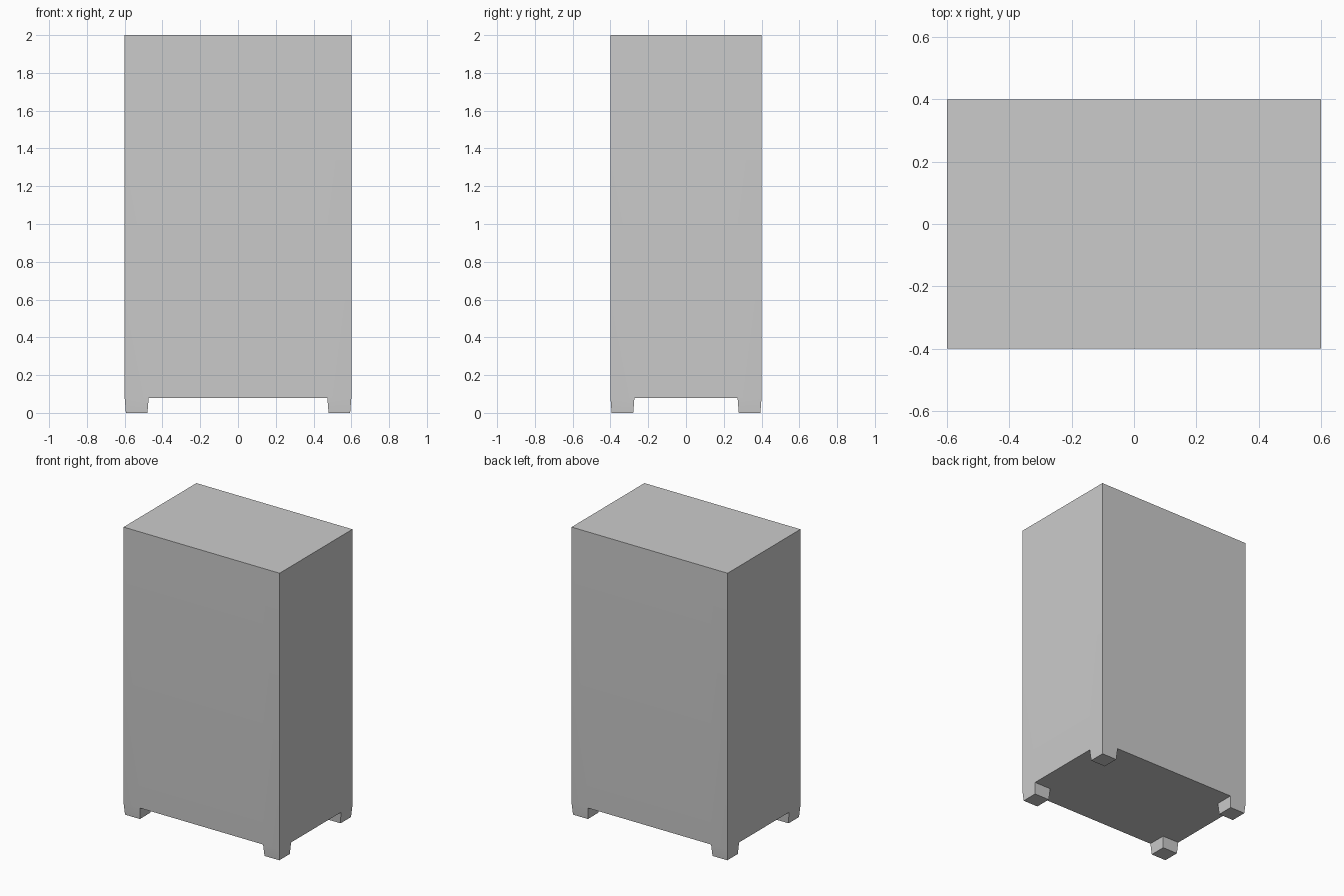
import bpy, bmesh
from mathutils import Vector

if "Cube" in bpy.data.objects:
    bpy.data.objects.remove(bpy.data.objects["Cube"])

HALF_X, HALF_Y, TOP, BOTTOM = 0.6, 0.4, 2.0, 0.08
FOOT, TAPER = 0.127, 0.009

bm = bmesh.new()

# Cabinet body: one solid box
bmesh.ops.create_cube(bm, size=1)
bmesh.ops.scale(bm, vec=(2 * HALF_X, 2 * HALF_Y, TOP - BOTTOM), verts=bm.verts)
bmesh.ops.translate(bm, vec=(0, 0, (TOP + BOTTOM) / 2), verts=bm.verts)

# Cuts that mark out the four corner feet
for axis, half in ((Vector((1, 0, 0)), HALF_X), (Vector((0, 1, 0)), HALF_Y)):
    for side in (-1, 1):
        bmesh.ops.bisect_plane(bm, geom=bm.verts[:] + bm.edges[:] + bm.faces[:],
                               plane_co=axis * side * (half - FOOT), plane_no=axis)

# Feet: corner faces of the underside, narrowed and pulled down to the floor
bm.normal_update()
corners = []
for f in bm.faces:
    c = f.calc_center_median()
    if f.normal.z < -0.9 and abs(c.x) > HALF_X - FOOT and abs(c.y) > HALF_Y - FOOT:
        corners.append(f)
bmesh.ops.inset_individual(bm, faces=corners, thickness=TAPER, depth=0)
for v in {v for f in corners for v in f.verts}:
    v.co.z = 0
bmesh.ops.recalc_face_normals(bm, faces=bm.faces)

mesh = bpy.data.meshes.new("cabinet_body")
bm.to_mesh(mesh)
bm.free()
body = bpy.data.objects.new("cabinet_body", mesh)
bpy.context.collection.objects.link(body)

# Soft shading where the feet meet the sides
bpy.context.view_layer.objects.active = body
body.select_set(True)
bpy.ops.object.shade_smooth_by_angle()
